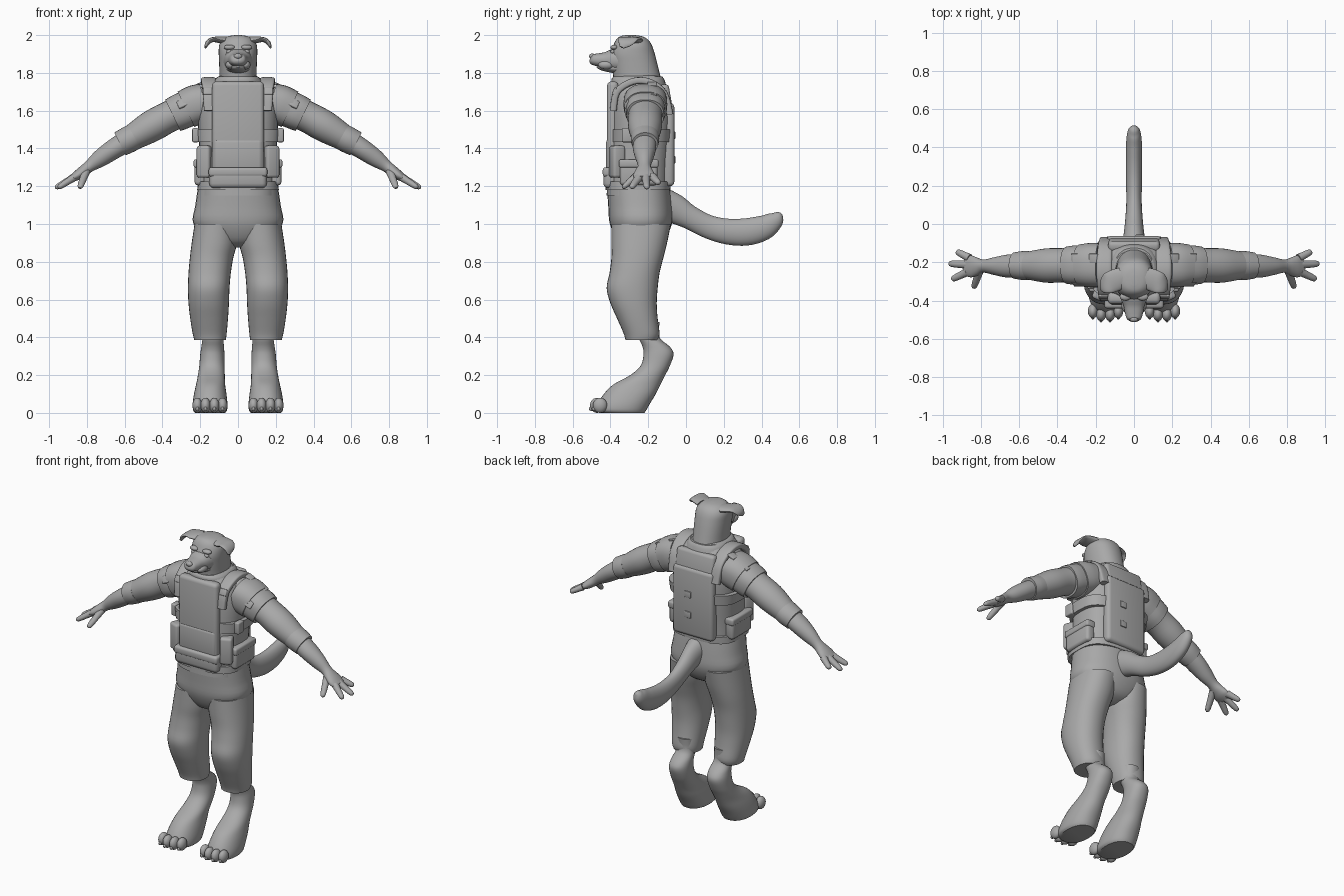
import bpy, bmesh, math
from mathutils import Vector, Matrix

grey = bpy.data.materials.new("clay grey")
grey.diffuse_color = (0.4, 0.4, 0.4, 1)


def finish(name, bm, mirror):
    bmesh.ops.recalc_face_normals(bm, faces=bm.faces[:])
    me = bpy.data.meshes.new(name)
    bm.to_mesh(me)
    bm.free()
    me.materials.append(grey)
    ob = bpy.data.objects.new(name, me)
    bpy.context.collection.objects.link(ob)
    if mirror:
        m = ob.modifiers.new("mirror", 'MIRROR')
        m.use_clip = False
        m.use_mirror_merge = False
    return ob


def spline(rows, sub):
    """Catmull-Rom interpolation of ring rows."""
    if len(rows) < 3:
        return rows
    out = []
    for i in range(len(rows) - 1):
        p0, p1, p2, p3 = (rows[max(0, min(len(rows) - 1, i + k))] for k in (-1, 0, 1, 2))
        for j in range(sub):
            t = j / sub
            out.append([0.5 * (2 * b + (c - a) * t + (2 * a - 5 * b + 4 * c - d) * t * t
                               + (3 * b - a - 3 * c + d) * t ** 3)
                        for a, b, c, d in zip(p0, p1, p2, p3)])
    out.append(list(rows[-1]))
    return out


def loft(name, rows, side=(1, 0, 0), flat=False, p=2.0, mirror=False, n=32, sub=4):
    """Skin rings (x, y, z, radius along side, other radius)."""
    rows = spline([list(r) for r in rows], sub)
    bm = bmesh.new()
    rings = []
    for i, r in enumerate(rows):
        a, b = rows[max(i - 1, 0)], rows[min(i + 1, len(rows) - 1)]
        t = Vector((0, 0, 1)) if flat else (Vector(b[:3]) - Vector(a[:3])).normalized()
        u = Vector(side)
        u = (u - t * u.dot(t)).normalized()
        v = t.cross(u)
        ring = []
        for k in range(n):
            c, s = math.cos(2 * math.pi * k / n), math.sin(2 * math.pi * k / n)
            c = math.copysign(abs(c) ** (2 / p), c)
            s = math.copysign(abs(s) ** (2 / p), s)
            ring.append(bm.verts.new(Vector(r[:3]) + u * c * max(r[3], .002) + v * s * max(r[4], .002)))
        rings.append(ring)
    for a, b in zip(rings, rings[1:]):
        for k in range(n):
            bm.faces.new((a[k], a[(k + 1) % n], b[(k + 1) % n], b[k]))
    bm.faces.new(rings[0])
    bm.faces.new(rings[-1])
    return finish(name, bm, mirror)


def levels(name, rows, p=2.0, mirror=False):
    """Horizontal rings given as (z, x centre, half width, front y, back y)."""
    return loft(name, [(x, (f + b) / 2, z, w, (b - f) / 2) for z, x, w, f, b in rows],
                flat=True, p=p, mirror=mirror)


def box(name, loc, size, bev, mirror=False, rot=(0, 0, 0)):
    bm = bmesh.new()
    bmesh.ops.create_cube(bm, size=1)
    bmesh.ops.scale(bm, vec=size, verts=bm.verts[:])
    bmesh.ops.bevel(bm, geom=bm.edges[:], offset=bev, segments=3, profile=0.5, affect='EDGES')
    for axis, ang in zip("XYZ", rot):
        bmesh.ops.rotate(bm, matrix=Matrix.Rotation(ang, 3, axis), verts=bm.verts[:])
    bmesh.ops.translate(bm, vec=loc, verts=bm.verts[:])
    return finish(name, bm, mirror)


def ball(name, loc, rad, mirror=False):
    bm = bmesh.new()
    bmesh.ops.create_uvsphere(bm, u_segments=20, v_segments=12, radius=1)
    bmesh.ops.scale(bm, vec=rad, verts=bm.verts[:])
    bmesh.ops.translate(bm, vec=loc, verts=bm.verts[:])
    return finish(name, bm, mirror)


# trousers
levels("hips", [(.875, 0, .05, -.30, -.19), (.91, 0, .15, -.36, -.12), (1.0, 0, .236, -.403, -.075),
                (1.1, 0, .226, -.412, -.075), (1.22, 0, .208, -.42, -.09)], 2.3)
levels("trouser_leg", [(.385, .148, .083, -.32, -.15), (.42, .15, .09, -.33, -.14), (.5, .153, .1, -.365, -.15),
                       (.58, .155, .107, -.4, -.155), (.66, .155, .11, -.42, -.15), (.74, .15, .112, -.405, -.14),
                       (.82, .14, .115, -.395, -.12), (.9, .125, .12, -.395, -.10),
                       (1.0, .115, .115, -.395, -.08)], 2.2, True)

# lower legs and paws
levels("lower_leg", [(.48, .133, .055, -.26, -.14), (.40, .133, .055, -.25, -.14), (.35, .134, .06, -.23, -.085),
                     (.31, .136, .064, -.225, -.066), (.25, .138, .067, -.24, -.085), (.20, .141, .071, -.295, -.11),
                     (.15, .145, .077, -.385, -.135), (.10, .147, .086, -.435, -.16), (.05, .148, .092, -.465, -.19),
                     (.015, .148, .09, -.47, -.21), (0, .148, .08, -.45, -.22)], 2.2, True)
for i, (x, y) in enumerate([(.082, -.455), (.125, -.47), (.172, -.47), (.215, -.455)]):
    ball("toe_%d" % i, (x, y, .04), (.026, .038, .04), True)
    ball("claw_%d" % i, (x, y - .03, .022), (.009, .014, .012), True)

# torso and vest
levels("torso", [(1.15, 0, .203, -.42, -.09), (1.3, 0, .203, -.415, -.085), (1.45, 0, .208, -.405, -.075),
                 (1.6, 0, .212, -.40, -.075), (1.7, 0, .185, -.395, -.10), (1.76, 0, .125, -.385, -.125),
                 (1.79, 0, .09, -.36, -.15)], 2.6)
box("front_panel", (0, -.388, 1.485), (.275, .06, .54), .022)
box("lower_front_panel", (0, -.392, 1.36), (.26, .062, .18), .02)
box("belly_pouch", (0, -.40, 1.245), (.305, .075, .11), .025)
box("pouch_flap", (0, -.402, 1.275), (.31, .078, .05), .015)
box("back_plate", (0, -.092, 1.42), (.285, .06, .44), .022)
box("upper_back_plate", (0, -.105, 1.65), (.27, .055, .18), .02, rot=(.17, 0, 0))
for z in (1.34, 1.47):
    box("back_buckle", (0.03, -.062, z), (.045, .012, .04), .004)
levels("chest_strap", [(1.435, 0, .228, -.40, -.075), (1.50, 0, .236, -.40, -.07)], 3)
levels("waist_band", [(1.18, 0, .216, -.425, -.082), (1.225, 0, .214, -.425, -.08)], 3)
box("side_pouch", (.2, -.25, 1.27), (.06, .20, .13), .018, True)
box("side_pouch_flap", (.202, -.25, 1.32), (.066, .21, .045), .012, True)
box("front_side_pouch", (.175, -.365, 1.33), (.075, .07, .17), .015, True, (0, 0, .4))
box("strap_buckle", (.225, -.31, 1.47), (.035, .06, .075), .008, True)
loft("shoulder_strap", [(.145, -.385, 1.60, .035, .018), (.15, -.365, 1.70, .037, .018),
                        (.155, -.28, 1.755, .04, .018), (.155, -.19, 1.75, .04, .018),
                        (.15, -.115, 1.69, .037, .018), (.145, -.085, 1.58, .035, .018)],
     p=4, mirror=True)
box("strap_clip", (.16, -.372, 1.70), (.05, .03, .04), .006, True, (-.4, 0, 0))
levels("collar", [(1.735, 0, .135, -.395, -.105), (1.765, 0, .122, -.395, -.115), (1.78, 0, .106, -.385, -.125)], 2.4)

# sleeves, shoulder guards, cuffs
Y = (0, 1, 0)
loft("upper_arm", [(.13, -.215, 1.635, .105, .10), (.24, -.215, 1.615, .105, .095), (.35, -.215, 1.575, .09, .083),
                   (.45, -.217, 1.522, .09, .084), (.53, -.217, 1.475, .078, .074), (.6, -.217, 1.435, .063, .06)],
     Y, mirror=True)
loft("inner_shoulder_guard", [(.175, -.215, 1.645, .115, .10), (.225, -.215, 1.63, .116, .106),
                              (.275, -.215, 1.607, .11, .103)], Y, p=2.4, mirror=True)
loft("outer_shoulder_guard", [(.265, -.215, 1.612, .103, .097), (.31, -.215, 1.592, .103, .096),
                              (.345, -.215, 1.575, .098, .092)], Y, p=2.4, mirror=True)
box("guard_patch", (.305, -.18, 1.692), (.05, .05, .014), .004, True, (0, .45, 0))
box("guard_front_patch", (.295, -.305, 1.635), (.05, .03, .045), .006, True, (-.5, .42, 0))
box("shoulder_patch", (.21, -.18, 1.738), (.05, .05, .014), .004, True, (0, .4, 0))
loft("sleeve_cuff", [(.55, -.217, 1.463, .075, .07), (.585, -.217, 1.444, .075, .07), (.625, -.217, 1.424, .069, .067)],
     Y, mirror=True)

# forearms and hands
loft("forearm", [(.58, -.217, 1.445, .06, .057), (.66, -.22, 1.395, .06, .053), (.73, -.22, 1.347, .046, .046),
                 (.785, -.22, 1.307, .034, .032), (.82, -.222, 1.28, .047, .029), (.85, -.222, 1.258, .057, .026),
                 (.88, -.22, 1.24, .05, .018)], Y, mirror=True)
fingers = [((.86, -.178, 1.252), (.928, -.143, 1.215)), ((.87, -.212, 1.247), (.968, -.207, 1.19)),
           ((.87, -.25, 1.245), (.952, -.29, 1.192)), ((.805, -.24, 1.278), (.838, -.335, 1.19))]
for i, (a, b) in enumerate(fingers):
    a, b = Vector(a), Vector(b)
    loft("finger_%d" % i, [(*a.lerp(b, t), r, r * .9) for t, r in
                           ((0, .023), (.35, .02), (.7, .018), (.92, .014), (1, .005))],
         (0, 1, 0) if i < 3 else (1, 0, 0), mirror=True, n=14)

# head
levels("head", [(1.70, 0, .105, -.375, -.115), (1.78, 0, .098, -.385, -.135), (1.85, 0, .1, -.395, -.152),
                (1.90, 0, .102, -.40, -.165), (1.945, 0, .1, -.385, -.18), (1.975, 0, .085, -.37, -.20),
                (1.993, 0, .055, -.35, -.23), (2.0, 0, .015, -.32, -.27)], 2.2)
X = (1, 0, 0)
loft("muzzle", [(0, -.33, 1.868, .085, .07), (0, -.39, 1.868, .068, .058), (0, -.43, 1.868, .054, .042),
                (0, -.47, 1.869, .046, .034), (0, -.497, 1.872, .036, .027), (0, -.508, 1.875, .015, .012)], X, p=2.3)
loft("lower_jaw", [(0, -.36, 1.825, .065, .03), (0, -.42, 1.828, .048, .022), (0, -.455, 1.833, .035, .016),
                   (0, -.472, 1.837, .012, .008)], X)
ball("cheek", (.04, -.42, 1.842), (.026, .045, .024), True)
ball("nose", (0, -.497, 1.888), (.022, .016, .015))
ball("eye", (.047, -.388, 1.912), (.015, .012, .011), True)
ball("brow", (.045, -.38, 1.935), (.03, .02, .014), True)
loft("ear", [(.06, -.28, 1.97, .055, .022), (.10, -.295, 1.975, .058, .017), (.135, -.31, 1.976, .054, .013),
             (.16, -.325, 1.96, .04, .012), (.172, -.34, 1.935, .012, .006)], Y, mirror=True, n=20)

# tail
loft("tail", [(0, -.14, 1.12, .07, .08), (0, -.06, 1.08, .055, .078), (0, .02, 1.035, .046, .063),
              (0, .12, .985, .04, .062), (0, .22, .96, .042, .068), (0, .32, .958, .043, .072),
              (0, .41, .98, .042, .066), (0, .47, 1.018, .036, .048), (0, .495, 1.045, .024, .026),
              (0, .505, 1.055, .008, .008)], X)

# smooth shading with kept edges
for ob in bpy.context.collection.objects:
    ob.select_set(True)
    bpy.context.view_layer.objects.active = ob
bpy.ops.object.shade_smooth_by_angle(angle=math.radians(40))
